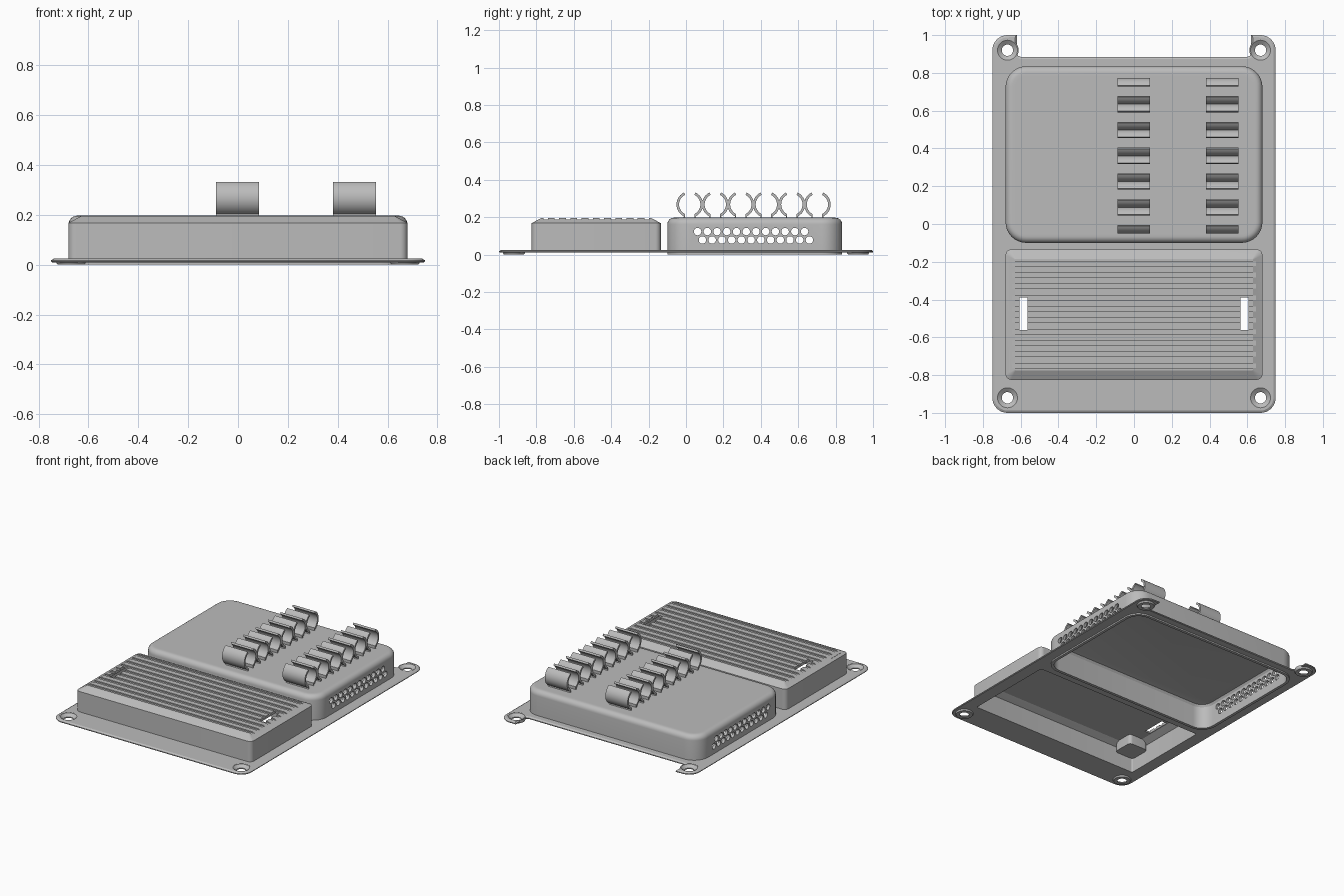
import bpy, bmesh, math
from mathutils import Matrix, Vector

cube = bpy.data.objects.get("Cube")
if cube:
    bpy.data.objects.remove(cube, do_unlink=True)

GREY = (0.5, 0.5, 0.5, 1)
grey = bpy.data.materials.new("light grey")
grey.use_nodes = True
grey.diffuse_color = GREY
grey.node_tree.nodes["Principled BSDF"].inputs["Base Color"].default_value = GREY


def make(name, bm):
    bmesh.ops.recalc_face_normals(bm, faces=bm.faces)
    me = bpy.data.meshes.new(name)
    bm.to_mesh(me)
    bm.free()
    me.materials.append(grey)
    ob = bpy.data.objects.new(name, me)
    bpy.context.collection.objects.link(ob)
    return ob


def activate(ob):
    bpy.ops.object.select_all(action='DESELECT')
    ob.select_set(True)
    bpy.context.view_layer.objects.active = ob


def cut(ob, cutter):
    activate(ob)
    mod = ob.modifiers.new("cut", 'BOOLEAN')
    mod.operation = 'DIFFERENCE'
    mod.solver = 'EXACT'
    mod.object = cutter
    bpy.ops.object.modifier_apply(modifier=mod.name)
    bpy.data.objects.remove(cutter, do_unlink=True)


def smooth(ob):
    activate(ob)
    bpy.ops.object.shade_smooth_by_angle(angle=math.radians(20))


def add_box(bm, x0, x1, y0, y1, z0, z1):
    mat = Matrix.Translation(((x0 + x1) / 2, (y0 + y1) / 2, (z0 + z1) / 2))
    mat = mat @ Matrix.Diagonal((x1 - x0, y1 - y0, z1 - z0, 1))
    bmesh.ops.create_cube(bm, size=1, matrix=mat)


def rounded_rect(hx, y0, y1, r, inset=0, steps=8):
    """Outline of a rounded rectangle, shrunk by inset."""
    hx, y0, y1 = hx - inset, y0 + inset, y1 - inset
    r = max(r - inset, 0.004)
    pts = []
    for i, (cx, cy) in enumerate([(hx - r, y1 - r), (r - hx, y1 - r),
                                  (r - hx, y0 + r), (hx - r, y0 + r)]):
        for k in range(steps + 1):
            a = math.pi / 2 * (i + k / steps)
            pts.append((cx + r * math.cos(a), cy + r * math.sin(a)))
    return pts


def loft(name, rings):
    """Skin (outline, z) rings in order and cap both ends."""
    bm = bmesh.new()
    loops = [[bm.verts.new((x, y, z)) for x, y in pts] for pts, z in rings]
    n = len(loops[0])
    for a, b in zip(loops, loops[1:]):
        for i in range(n):
            j = (i + 1) % n
            bm.faces.new((a[i], a[j], b[j], b[i]))
    bm.faces.new(loops[0])
    bm.faces.new(loops[-1])
    return make(name, bm)


def shell(name, dims, inner, outer):
    """Hollow cover: inner and outer are (inset, z) steps."""
    return loft(name, [(rounded_rect(*dims, i), z) for i, z in inner + outer])


REAR = (0.68, -0.10, 0.835, 0.11)
FRONT = (0.68, -0.825, -0.135, 0.03)
HOLES = [(sx * 0.67, sy * 0.92) for sx in (-1, 1) for sy in (-1, 1)]

# Base plate outline with rounded corners and a notch at the back
half = [(0.62, 0.905), (0.62, 1.0)]
for cy, start in ((0.92, 90), (-0.92, 0)):
    for k in range(9):
        a = math.radians(start - 90 * k / 8)
        half.append((0.67 + 0.08 * math.cos(a), cy + 0.08 * math.sin(a)))
half = [(0.60, 0.885), (0.614, 0.891)] + half
outline = half + [(-x, y) for x, y in reversed(half)]


def shrink(pts, d):
    """Move an outline inward by about d."""
    out = []
    for i, p in enumerate(pts):
        a, b, c = Vector(pts[i - 1]), Vector(p), Vector(pts[(i + 1) % len(pts)])
        t = (b - a).normalized() + (c - b).normalized()
        t.normalize()
        out.append((b.x + t.y * d, b.y - t.x * d))
    return out


plate = loft("base_plate", [(shrink(outline, 0.004), 0.01), (outline, 0.014),
                            (outline, 0.018), (shrink(outline, 0.012), 0.025)])

# Openings under both covers and at the screw holes
for dims in (REAR, FRONT):
    cut(plate, loft("opening", [(rounded_rect(*dims, 0.012), z) for z in (-0.1, 0.1)]))
bm = bmesh.new()
for x, y in HOLES:
    bmesh.ops.create_cone(bm, cap_ends=True, segments=32, radius1=0.057, radius2=0.057,
                          depth=0.2, matrix=Matrix.Translation((x, y, 0)))
cut(plate, make("screw_cutter", bm))
smooth(plate)

# Countersunk screw seats
seat_profile = [(0.03, 0), (0.054, 0), (0.059, 0.008), (0.059, 0.024),
                (0.053, 0.024), (0.03, 0.007)]
for n, (x, y) in enumerate(HOLES):
    bm = bmesh.new()
    rings = []
    for k in range(32):
        a = math.tau * k / 32
        rings.append([bm.verts.new((x + r * math.cos(a), y + r * math.sin(a), z))
                      for r, z in seat_profile])
    for k in range(32):
        p, q = rings[k], rings[(k + 1) % 32]
        for i in range(len(p)):
            j = (i + 1) % len(p)
            bm.faces.new((p[i], p[j], q[j], q[i]))
    smooth(make(f"screw_seat_{n + 1}", bm))

# Rear cover with rounded top edge
TOP, R = 0.197, 0.035
arc = [(R * (1 - math.cos(a)), TOP - R + R * math.sin(a))
       for a in (math.pi / 2 * k / 6 for k in range(7))]
rear = shell("rear_cover", REAR,
             [(0.055, TOP - 0.02), (0.03, TOP - 0.025), (0.02, TOP - 0.04), (0.02, 0)],
             [(0, 0)] + arc + [(0.05, TOP)])

# Two staggered rows of vent holes through both side walls
bm = bmesh.new()
for y0, z in ((0.062, 0.123), (0.088, 0.078)):
    for k in range(12):
        mat = Matrix.Translation((0, y0 + 0.052 * k, z)) @ Matrix.Rotation(math.pi / 2, 4, 'Y')
        bmesh.ops.create_cone(bm, cap_ends=True, segments=20, radius1=0.02, radius2=0.02,
                              depth=2, matrix=mat)
cut(rear, make("vent_cutter", bm))
smooth(rear)

# Front cover with chamfered top edge
front = shell("front_cover", FRONT,
              [(0.065, 0.175), (0.02, 0.15), (0.02, 0.01)],
              [(0, 0.01), (0, 0.168), (0.05, 0.195)])

# Grooves across the top, then the two end slots
bm = bmesh.new()
for k in range(10):
    y = -0.21 - 0.06 * k
    add_box(bm, -0.645, 0.645, y - 0.012, y + 0.012, 0.187, 0.3)
cut(front, make("groove_cutter", bm))
bm = bmesh.new()
for s in (-0.585, 0.585):
    add_box(bm, s - 0.021, s + 0.021, -0.56, -0.39, 0.12, 0.3)
cut(front, make("slot_cutter", bm))
smooth(front)

# Small block inside the front cover's corner
block = rounded_rect(0.075, -0.075, 0.075, 0.025)
smooth(loft("inner_block", [([(x - 0.585, y - 0.725) for x, y in block], z)
                            for z in (0.107, 0.18)]))


def clip_arm(bm, x0, x1, cy, side):
    """Curved arm on one side of a tube centred at cy."""
    cz, r, t = 0.268, 0.057, 0.014
    inner, outer = [], []
    for k in range(13):
        a = math.radians(-64 + 128 * k / 12)
        for pts, rad in ((inner, r), (outer, r + t)):
            pts.append((cy + side * rad * math.cos(a), cz + rad * math.sin(a)))
    # straight foot sinking into the cover
    inner.insert(0, (inner[0][0], 0.19))
    outer.insert(0, (outer[0][0] + side * 0.004, 0.19))
    prof = inner + outer[::-1]
    ends = [[bm.verts.new((x, y, z)) for y, z in prof] for x in (x0, x1)]
    n, m = len(prof), len(inner)
    for i in range(n):
        j = (i + 1) % n
        bm.faces.new((ends[0][i], ends[0][j], ends[1][j], ends[1][i]))
    for e in ends:
        for i in range(m - 1):
            bm.faces.new((e[i], e[i + 1], e[n - 2 - i], e[n - 1 - i]))


# Two columns of six spring clips
for name, x0, x1 in (("middle", -0.088, 0.084), ("left", 0.381, 0.554)):
    bm = bmesh.new()
    for k in range(6):
        for side in (-1, 1):
            clip_arm(bm, x0, x1, 0.02 + 0.1365 * k, side)
    smooth(make(f"{name}_clips", bm))
